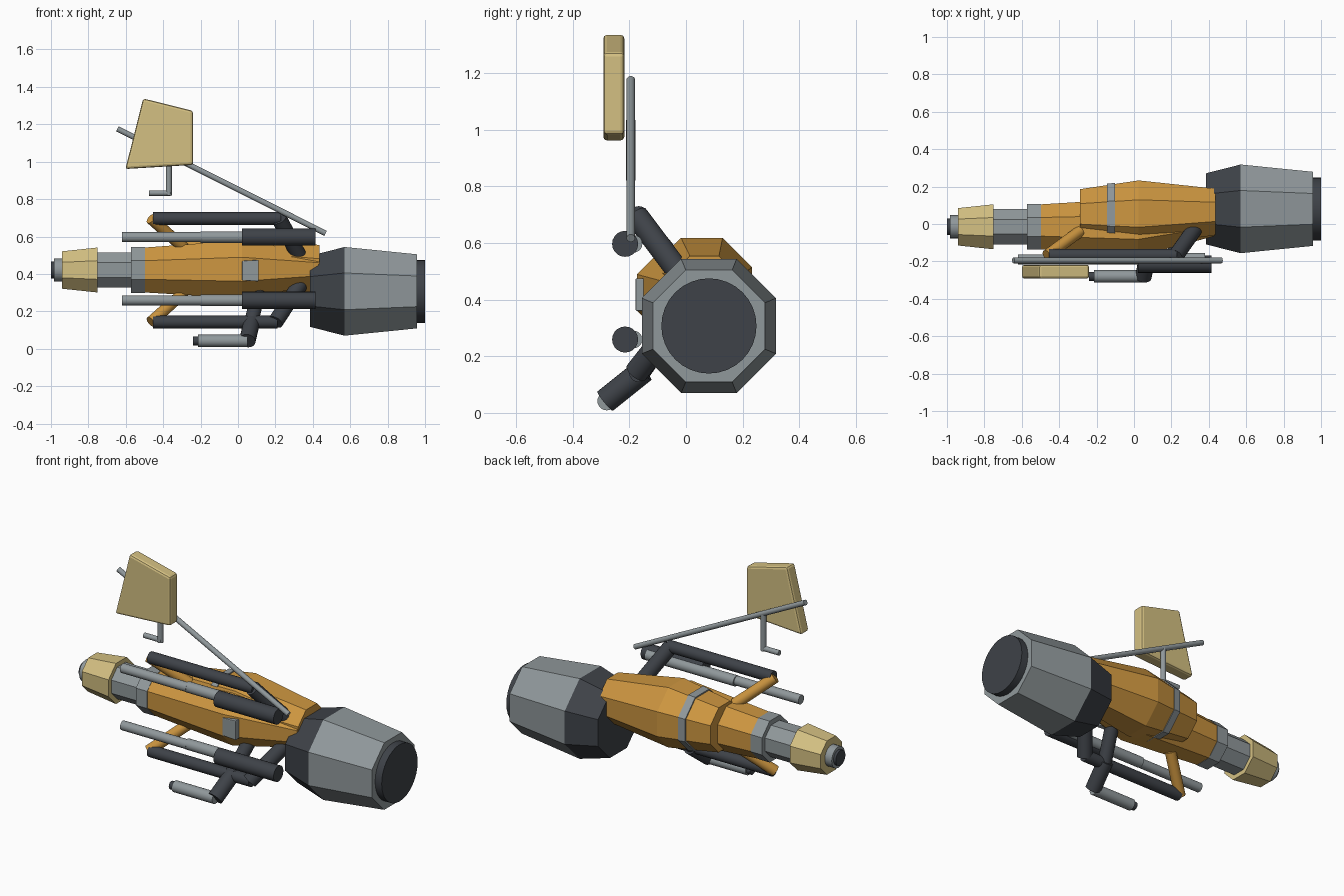
import bpy, bmesh, math
from mathutils import Vector

if "Cube" in bpy.data.objects:
    bpy.data.objects.remove(bpy.data.objects["Cube"])


def material(name, rgb):
    m = bpy.data.materials.new(name)
    lin = [(c / 255 / 12.92) if c < 10 else ((c / 255 + 0.055) / 1.055) ** 2.4 for c in rgb]
    m.diffuse_color = (*lin, 1)
    m.use_nodes = True
    m.node_tree.nodes["Principled BSDF"].inputs["Base Color"].default_value = m.diffuse_color
    return m


ORANGE = material("orange_paint", (205, 150, 64))
TAN = material("tan_paint", (212, 192, 130))
GREY = material("grey_metal", (144, 152, 155))
DARK = material("dark_metal", (62, 66, 72))


def finish(bm, name, mat):
    bmesh.ops.recalc_face_normals(bm, faces=bm.faces)
    me = bpy.data.meshes.new(name)
    bm.to_mesh(me)
    bm.free()
    ob = bpy.data.objects.new(name, me)
    bpy.context.collection.objects.link(ob)
    me.materials.append(mat)
    return ob


def loft(name, mat, sections):
    """Octagonal hull along x; each section is (x, y, z, half width)."""
    bm = bmesh.new()
    rings = []
    for x, y, z, half in sections:
        r = half / math.cos(math.pi / 8)
        angles = [math.pi / 8 + i * math.pi / 4 for i in range(8)]
        rings.append([bm.verts.new((x, y + r * math.cos(a), z + r * math.sin(a))) for a in angles])
    for a, b in zip(rings, rings[1:]):
        for i in range(8):
            j = (i + 1) % 8
            bm.faces.new((a[i], a[j], b[j], b[i]))
    bm.faces.new(rings[0])
    bm.faces.new(rings[-1])
    return finish(bm, name, mat)


def tube(name, mat, start, end, r, sides=20):
    """Round bar between two points."""
    a, b = Vector(start), Vector(end)
    bm = bmesh.new()
    bmesh.ops.create_cone(bm, cap_ends=True, segments=sides, radius1=r, radius2=r,
                          depth=(b - a).length)
    turn = (b - a).to_track_quat('Z', 'Y').to_matrix()
    for v in bm.verts:
        v.co = turn @ v.co + (a + b) / 2
    ob = finish(bm, name, mat)
    bpy.ops.object.select_all(action='DESELECT')
    bpy.context.view_layer.objects.active = ob
    ob.select_set(True)
    bpy.ops.object.shade_smooth_by_angle(angle=math.radians(35))
    return ob


def plate(name, mat, outline, y0, y1, bevel):
    """Extruded outline in the xz plane with bevelled edges."""
    bm = bmesh.new()
    face = bm.faces.new([bm.verts.new((x, y0, z)) for x, z in outline])
    ext = bmesh.ops.extrude_face_region(bm, geom=[face])
    for v in ext["geom"]:
        if isinstance(v, bmesh.types.BMVert):
            v.co.y = y1
    ob = finish(bm, name, mat)
    mod = ob.modifiers.new("bevel", 'BEVEL')
    mod.width, mod.segments = bevel, 2
    return ob


# Engine
EY, EZ = 0.081, 0.307
loft("engine_front", DARK, [(0.385, EY, EZ, 0.19), (0.57, EY, EZ, 0.237)])
loft("engine_rear", GREY, [(0.57, EY, EZ, 0.237), (0.957, EY, EZ, 0.198)])
tube("engine_exhaust", DARK, (0.94, EY, EZ), (1.0, EY, EZ), 0.168, 32)

# Main and front hulls
NY, NZ = -0.015, 0.421
loft("main_hull", ORANGE, [(-0.29, 0.054, 0.443, 0.132), (0.025, 0.056, 0.441, 0.177),
                           (0.435, 0.065, 0.43, 0.124)])
loft("front_hull", ORANGE, [(-0.5, NY, NZ, 0.12), (0.022, -0.018, 0.425, 0.155),
                            (0.43, 0.02, 0.425, 0.085)])
loft("hull_band", GREY, [(-0.145, 0.055, 0.442, 0.160), (-0.102, 0.055, 0.442, 0.165)])
plate("side_panel", GREY, [(0.022, 0.365), (0.11, 0.36), (0.11, 0.475), (0.022, 0.47)],
      -0.178, -0.1, 0.004)

# Nose
loft("nose_collar", GREY, [(-0.572, NY, NZ, 0.122), (-0.498, NY, NZ, 0.122)])
loft("nose_neck", GREY, [(-0.76, NY, NZ, 0.094), (-0.57, NY, NZ, 0.094)])
loft("nose_cone", TAN, [(-0.94, NY, NZ, 0.1), (-0.752, NY, NZ, 0.12)])
tube("nose_ring", GREY, (-0.985, NY, NZ), (-0.93, NY, NZ), 0.062)
tube("nose_tip", DARK, (-1.0, NY, NZ), (-0.98, NY, NZ), 0.045)

# Paired side assemblies: barrels, booms and their struts
for tag, gz, bz, front_z, rear_z, bx in (("upper", 0.597, 0.696, 0.54, 0.49, 0.22),
                                         ("lower", 0.259, 0.143, 0.30, 0.34, 0.20)):
    tube(tag + "_barrel_housing", DARK, (0.022, -0.215, gz), (0.415, -0.215, gz), 0.046)
    tube(tag + "_barrel", GREY, (-0.62, -0.19, gz), (-0.19, -0.19, gz), 0.027)
    tube(tag + "_barrel_sleeve", GREY, (-0.2, -0.185, gz), (0.38, -0.185, gz), 0.031)
    tube(tag + "_boom", DARK, (-0.455, -0.167, bz), (bx + 0.01, -0.167, bz), 0.034)
    tube(tag + "_front_strut", ORANGE, (-0.465, -0.168, bz), (-0.29, -0.04, front_z), 0.031)
    tube(tag + "_rear_strut", DARK, (bx, -0.175, bz), (0.33, -0.02, rear_z), 0.042)

# Foot peg and its leg
tube("foot_peg", GREY, (-0.215, -0.28, 0.042), (0.05, -0.28, 0.042), 0.033)
tube("foot_peg_tip", DARK, (-0.24, -0.28, 0.042), (-0.21, -0.28, 0.042), 0.024)
tube("leg_lower", DARK, (0.05, -0.285, 0.042), (0.075, -0.15, 0.15), 0.044)
tube("leg_upper", DARK, (0.065, -0.18, 0.12), (0.12, -0.03, 0.34), 0.038)

# Mast, shield and handle
tube("mast", GREY, (-0.645, -0.195, 1.176), (0.468, -0.195, 0.617), 0.015)
plate("shield", TAN, [(-0.602, 0.961), (-0.24, 0.983), (-0.24, 1.272), (-0.507, 1.338)],
      -0.292, -0.218, 0.013)
tube("handle_stem", GREY, (-0.37, -0.195, 0.82), (-0.37, -0.195, 1.035), 0.016)
tube("handle_grip", GREY, (-0.475, -0.195, 0.832), (-0.36, -0.195, 0.832), 0.015)
